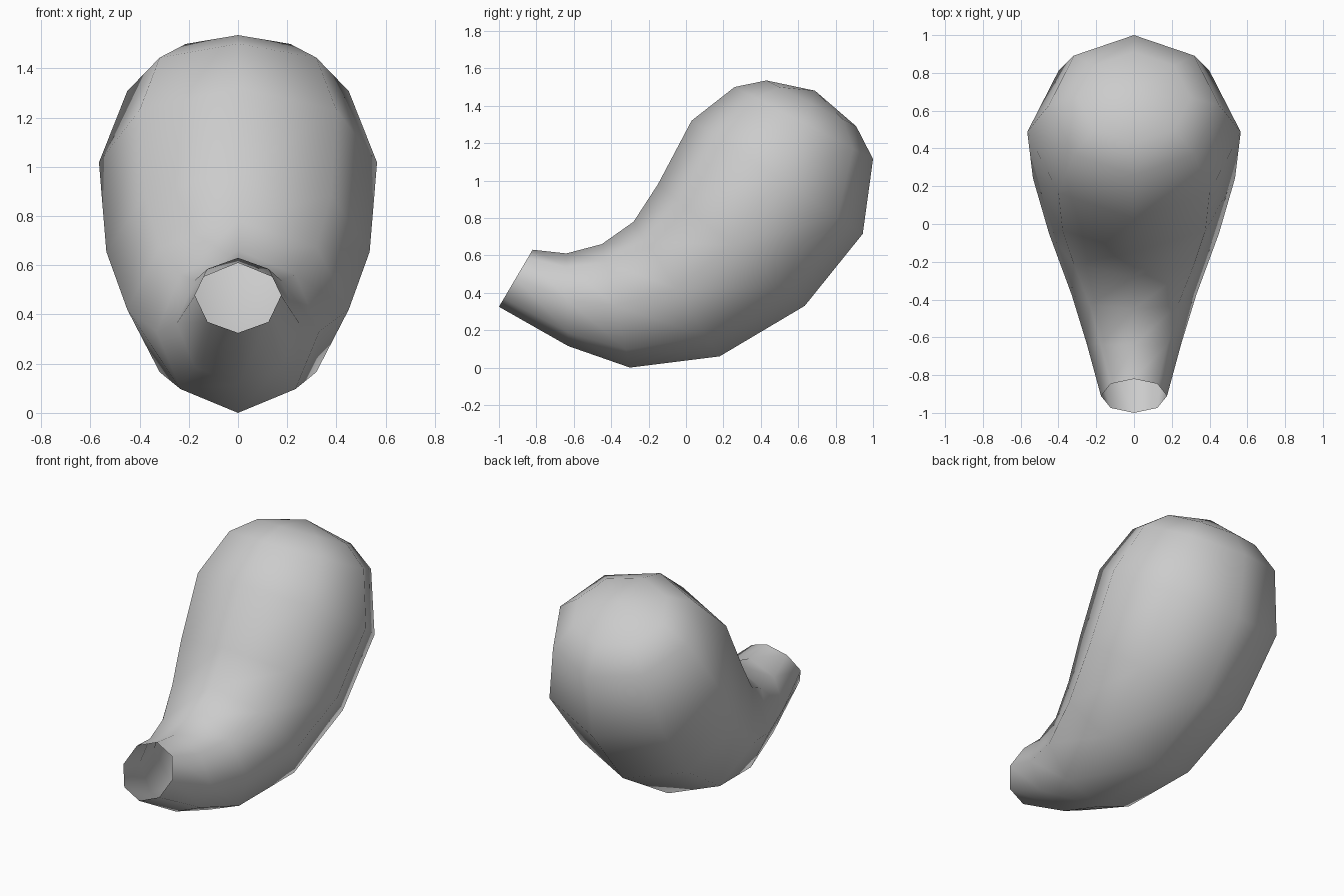
import bpy, bmesh
from math import sin, cos, pi
from mathutils import Vector

cube = bpy.data.objects.get("Cube")
if cube:
    bpy.data.objects.remove(cube, do_unlink=True)

# One plain grey skin
skin = bpy.data.materials.new("plain_grey")
skin.use_nodes = True
grey = (0.6, 0.6, 0.6, 1)
skin.diffuse_color = grey
skin.node_tree.nodes["Principled BSDF"].inputs["Base Color"].default_value = grey

# Cross-sections from open neck to rounded end:
# upper (y, z), lower (y, z), half width
SECTIONS = [
    ((-0.82, 0.63), (-1.0, 0.325), 0.175),
    ((-0.64, 0.61), (-0.63, 0.115), 0.25),
    ((-0.45, 0.66), (-0.30, 0.0), 0.33),
    ((-0.28, 0.78), (0.18, 0.06), 0.45),
    ((-0.15, 0.98), (0.635, 0.33), 0.535),
    ((0.03, 1.32), (0.945, 0.715), 0.565),
    ((0.26, 1.50), (1.0, 1.115), 0.45),
    ((0.43, 1.535), (0.91, 1.29), 0.30),
]
TIP = (0, 0.69, 1.48)
SIDES = 8


def add_ring(bm, upper, lower, half_width):
    top, bottom = Vector((0, *upper)), Vector((0, *lower))
    centre, axis = (top + bottom) / 2, (top - bottom) / 2
    side = Vector((half_width, 0, 0))
    angles = [2 * pi * i / SIDES for i in range(SIDES)]
    return [bm.verts.new(centre + axis * cos(a) + side * sin(a)) for a in angles]


# Curved gourd body, open at the neck and closed by a fan at the far end
bm = bmesh.new()
rings = [add_ring(bm, *s) for s in SECTIONS]
for a, b in zip(rings, rings[1:]):
    for i in range(SIDES):
        j = (i + 1) % SIDES
        bm.faces.new((a[i], a[j], b[j], b[i]))
tip = bm.verts.new(TIP)
last = rings[-1]
for i in range(SIDES):
    bm.faces.new((last[i], last[(i + 1) % SIDES], tip))
bmesh.ops.recalc_face_normals(bm, faces=bm.faces)
for face in bm.faces:
    face.smooth = True

mesh = bpy.data.meshes.new("gourd_body")
bm.to_mesh(mesh)
bm.free()
mesh.materials.append(skin)
body = bpy.data.objects.new("gourd_body", mesh)
bpy.context.collection.objects.link(body)
